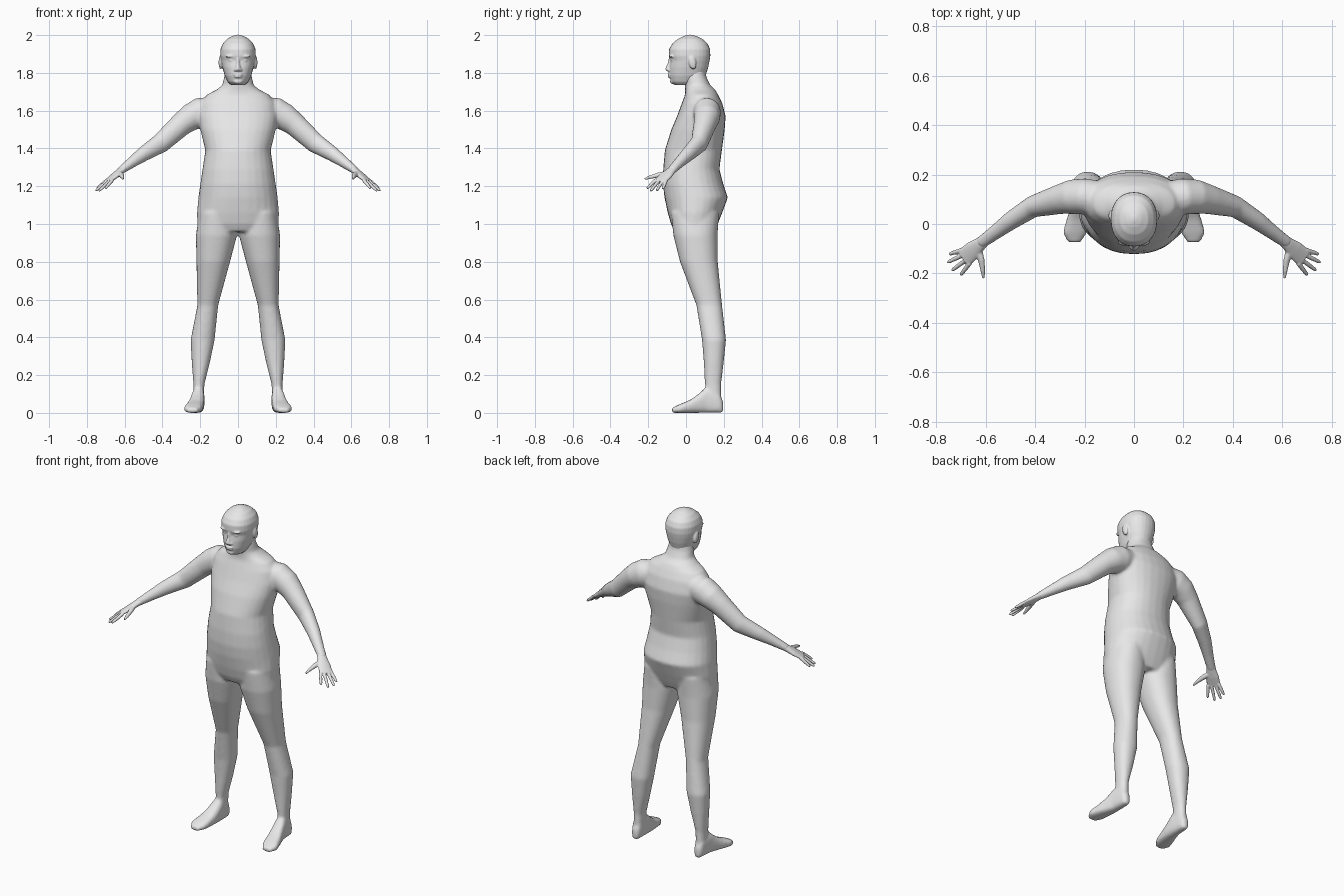
import bpy, bmesh, math
from mathutils import Vector, Matrix

skin = bpy.data.materials.new("plain_grey")
skin.diffuse_color = (0.8, 0.8, 0.8, 1)
SEG = 28
SPREAD = Vector((-0.5, -0.85, 0.05)).normalized()   # across the palm, little finger to index


def oval(n):
    """Unit superellipse points; n = 2 is round, higher is boxier."""
    for i in range(SEG):
        a = 2 * math.pi * i / SEG
        c, s = math.cos(a), math.sin(a)
        yield (math.copysign(abs(c) ** (2 / n), c), math.copysign(abs(s) ** (2 / n), s))


def loft(bm, rings):
    """Closed skin over a list of rings."""
    vs = [[bm.verts.new(p) for p in r] for r in rings]
    for a, b in zip(vs, vs[1:]):
        for i in range(SEG):
            j = (i + 1) % SEG
            bm.faces.new((a[i], a[j], b[j], b[i]))
    bm.faces.new(vs[0][::-1])
    bm.faces.new(vs[-1])


def level(z, xa, xb, ya, yb, n=2.2):
    """Horizontal cross-section."""
    return [Vector(((xa + xb + (xb - xa) * u) / 2, (ya + yb + (yb - ya) * v) / 2, z))
            for u, v in oval(n)]


def upright(y, xa, xb, za, zb, n=2.8):
    """Cross-section facing along y."""
    return [Vector(((xa + xb + (xb - xa) * u) / 2, y, (za + zb + (zb - za) * v) / 2))
            for u, v in oval(n)]


def tube(bm, pts, s):
    """Limb through (x, y, z, half width, half thickness), mirrored by s."""
    rings = []
    for i, p in enumerate(pts):
        a, b = pts[max(i - 1, 0)], pts[min(i + 1, len(pts) - 1)]
        d = (Vector(b[:3]) - Vector(a[:3])).normalized()
        u = (SPREAD - d * SPREAD.dot(d)).normalized()
        v = d.cross(u)
        ring = [Vector(p[:3]) + u * p[3] * c + v * p[4] * e for c, e in oval(2)]
        rings.append([Vector((q.x * s, q.y, q.z)) for q in ring])
    loft(bm, rings)


def ball(bm, loc, size, tilt=0):
    m = Matrix.Translation(loc) @ Matrix.Rotation(tilt, 4, 'X') @ Matrix.Diagonal((*size, 1))
    bmesh.ops.create_uvsphere(bm, u_segments=20, v_segments=12, radius=1, matrix=m)


def finish(name, bm, voxel, smooth):
    """Fuse the overlapping volumes into one smooth skin."""
    bmesh.ops.recalc_face_normals(bm, faces=bm.faces[:])
    me = bpy.data.meshes.new(name)
    bm.to_mesh(me)
    bm.free()
    me.materials.append(skin)
    ob = bpy.data.objects.new(name, me)
    bpy.context.collection.objects.link(ob)
    for p in me.polygons:
        p.use_smooth = True
    r = ob.modifiers.new("fuse", 'REMESH')
    r.mode = 'VOXEL'
    r.voxel_size = voxel
    r.use_smooth_shade = True
    if smooth:
        k = ob.modifiers.new("soften", 'SMOOTH')
        k.factor = 0.5
        k.iterations = smooth
    return ob


# --- body: trunk, neck, arms, legs, feet
TRUNK = [  # z, half width, front y, back y
    (0.96, .17, -.06, .15), (1.0, .215, -.08, .168), (1.06, .217, -.097, .192),
    (1.14, .21, -.114, .222), (1.21, .2, -.122, .198), (1.29, .188, -.121, .177),
    (1.39, .173, -.112, .19), (1.5, .2, -.078, .205), (1.57, .212, -.048, .21),
    (1.64, .2, -.022, .192), (1.685, .165, -.005, .17), (1.71, .115, -.004, .155),
    (1.735, .083, -.006, .128), (1.78, .073, -.012, .108), (1.84, .06, -.01, .1)]
LEG = [  # z, inner x, outer x, front y, back y
    (1.06, .02, .205, -.08, .175), (.94, .005, .223, -.067, .167), (.8, .042, .22, -.032, .168),
    (.57, .105, .215, .055, .191), (.385, .124, .251, .085, .212), (.27, .148, .245, .094, .2),
    (.15, .178, .236, .1, .186), (.04, .182, .236, .105, .188)]
FOOT = [  # y, inner x, outer x, top z
    (.197, .192, .226, .06), (.175, .182, .237, .11), (.105, .177, .245, .135),
    (.06, .178, .258, .095), (.02, .182, .272, .068), (-.035, .19, .288, .045),
    (-.074, .215, .268, .026)]
ARM = [  # x, y, z, half width, half thickness
    (.12, .1, 1.605, .07, .065), (.2, .112, 1.59, .073, .08), (.25, .11, 1.565, .07, .072),
    (.3, .1, 1.528, .06, .062), (.41, .07, 1.427, .044, .053), (.5, .012, 1.371, .037, .04),
    (.56, -.033, 1.328, .03, .03), (.625, -.08, 1.28, .025, .02)]

bm = bmesh.new()
loft(bm, [level(z, -w, w, a, b) for z, w, a, b in TRUNK])
for s in (1, -1):
    loft(bm, [level(z, s * i, s * o, a, b) for z, i, o, a, b in LEG])
    loft(bm, [upright(y, s * i, s * o, 0, t) for y, i, o, t in FOOT])
    tube(bm, ARM, s)
finish("body", bm, 0.009, 5)

# --- hands: palm, four fingers, thumb
KNUCKLE = Vector((.68, -.132, 1.232))
TIPS = [(-.031, (.748, -.122, 1.186)), (-.011, (.754, -.155, 1.176)),
        (.011, (.737, -.188, 1.174)), (.031, (.702, -.207, 1.188))]
for s, side in ((1, "left"), (-1, "right")):
    bm = bmesh.new()
    tube(bm, [(.6, -.062, 1.298, .024, .018), (.625, -.083, 1.278, .028, .018),
              (.65, -.105, 1.257, .037, .016), (.69, -.138, 1.226, .039, .01)], s)
    for t, tip in TIPS:
        base = KNUCKLE + SPREAD * t
        tip = Vector(tip)
        tube(bm, [(*base, .0095, .0095), (*base.lerp(tip, .5), .0088, .009),
                  (*base.lerp(tip, .9), .0075, .007), (*tip, .004, .004)], s)
    tube(bm, [(.632, -.095, 1.268, .016, .014), (.618, -.145, 1.26, .014, .012),
              (.611, -.19, 1.248, .009, .0095), (.609, -.219, 1.238, .005, .005)], s)
    finish(side + "_hand", bm, 0.0035, 2)

# --- head: skull with brow, nose, lips, chin and ears
SKULL = [  # z, half width, front y, back y
    (1.735, .036, -.058, .05), (1.752, .054, -.079, .08), (1.785, .07, -.088, .104),
    (1.83, .083, -.088, .118), (1.865, .09, -.083, .125), (1.89, .094, -.091, .129),
    (1.925, .093, -.09, .128), (1.955, .081, -.073, .115), (1.98, .058, -.043, .087),
    (1.995, .03, -.012, .055), (2.002, .008, .012, .03)]
bm = bmesh.new()
loft(bm, [level(z, -w, w, a, b) for z, w, a, b in SKULL])
loft(bm, [level(z, -w, w, y, -.06, 2) for z, w, y in
          ((1.806, .012, -.09), (1.812, .019, -.106), (1.822, .016, -.11),
           (1.85, .01, -.098), (1.885, .009, -.09))])
ball(bm, (0, -.083, 1.792), (.027, .016, .006))
ball(bm, (0, -.083, 1.78), (.023, .015, .006))
ball(bm, (0, -.069, 1.755), (.026, .016, .014))
for s in (1, -1):
    ball(bm, (s * .036, -.072, 1.888), (.03, .017, .008))
    ball(bm, (s * .034, -.067, 1.866), (.016, .014, .008))
    ball(bm, (s * .014, -.09, 1.815), (.008, .011, .008))
    ball(bm, (s * .092, .034, 1.855), (.011, .02, .036), math.radians(12))
finish("head", bm, 0.0045, 3)
